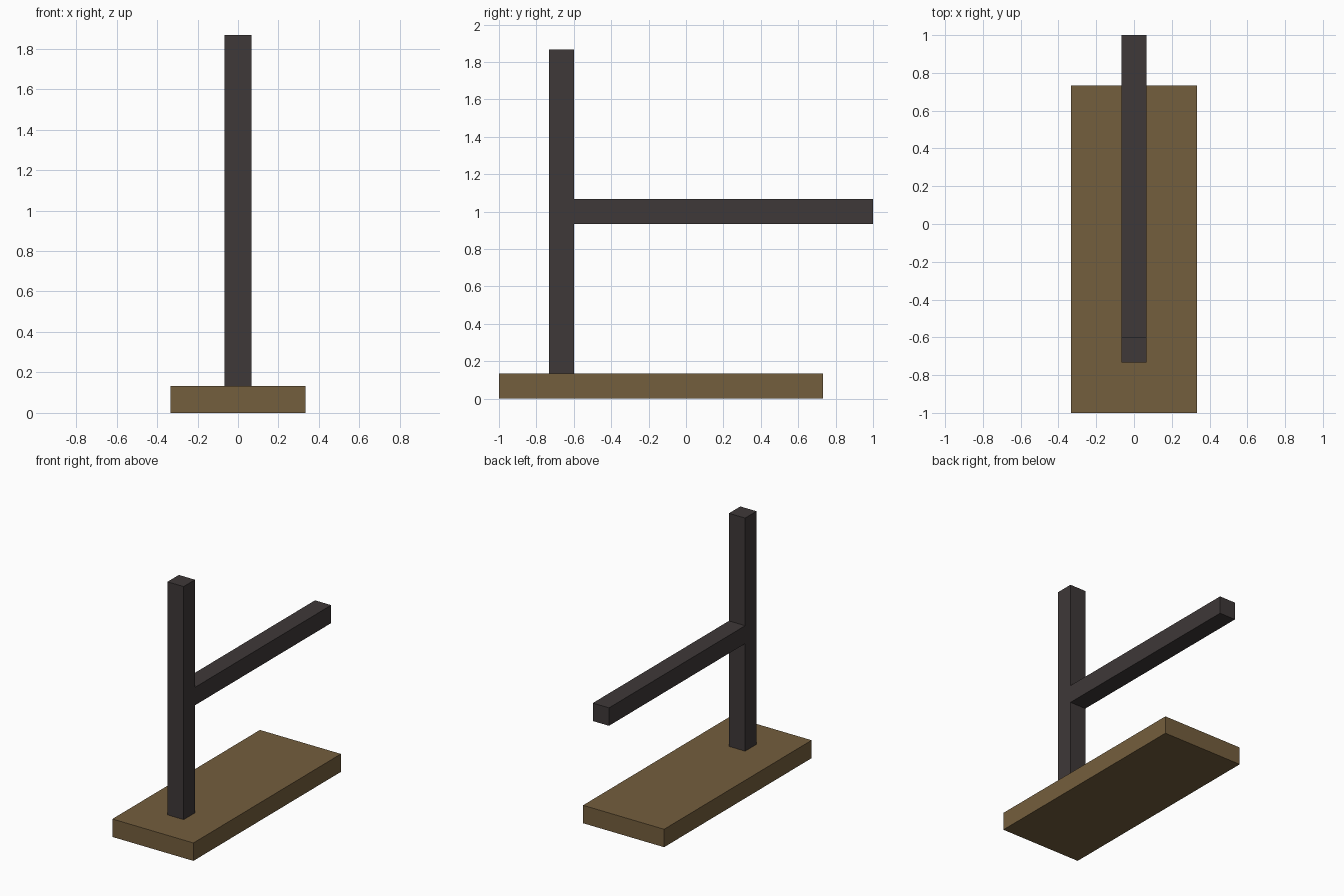
import bpy

if "Cube" in bpy.data.objects:
    bpy.data.objects.remove(bpy.data.objects["Cube"])


def material(name, rgb):
    m = bpy.data.materials.new(name)
    lin = [(c / 255 / 12.92) if c < 11 else ((c / 255 + 0.055) / 1.055) ** 2.4 for c in rgb]
    m.diffuse_color = (*lin, 1.0)
    m.use_nodes = True
    m.node_tree.nodes["Principled BSDF"].inputs["Base Color"].default_value = m.diffuse_color
    return m


def box(name, lo, hi, mat):
    bpy.ops.mesh.primitive_cube_add(size=1)
    ob = bpy.context.object
    ob.name = name
    for v in ob.data.vertices:
        v.co = [hi[i] if v.co[i] > 0 else lo[i] for i in range(3)]
    ob.data.materials.append(mat)
    return ob


wood = material("brown wood", (116, 94, 61))
metal = material("dark metal", (62, 56, 56))

T = 2 / 15  # bar and board thickness
H = T / 2

# wooden base board
box("base_board", (-1 / 3, -1, 0), (1 / 3, 11 / 15, T), wood)
# upright post, set into the board
box("upright_post", (-H, -11 / 15, 0.001), (H, -0.6, 28 / 15), metal)
# horizontal arm overhanging the board
box("horizontal_arm", (-H, -0.6, 14 / 15), (H, 1, 16 / 15), metal)
